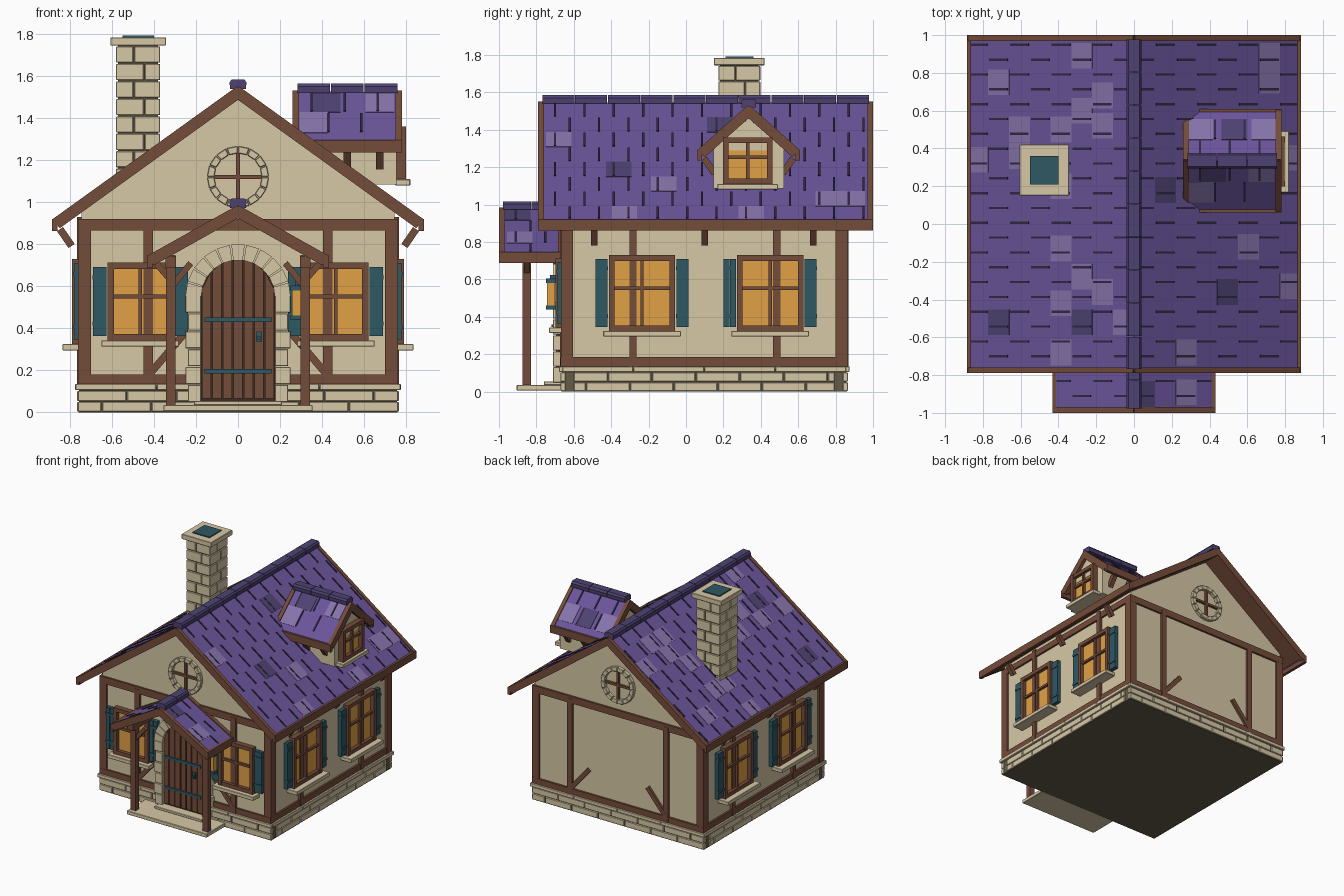
import bpy, bmesh, math
from mathutils import Matrix, Vector

if "Cube" in bpy.data.objects:
    bpy.data.objects.remove(bpy.data.objects["Cube"])

I = Matrix.Identity(4)
T = lambda x, y, z: Matrix.Translation((x, y, z))
R = lambda deg, ax: Matrix.Rotation(math.radians(deg), 4, ax)
COLOURS = {"cream": (215, 200, 166), "mortar": (100, 91, 72), "wood": (116, 76, 58),
           "dark": (62, 43, 35), "purple": (107, 85, 155), "light purple": (134, 116, 172),
           "dark purple": (78, 66, 114), "slit": (48, 39, 68), "amber": (225, 161, 70),
           "teal": (47, 88, 100)}
mats = {}
for n, c in COLOURS.items():
    mats[n] = bpy.data.materials.new(n)
    lin = [(v / 255 / 12.92 if v < 11 else ((v / 255 + 0.055) / 1.055) ** 2.4) for v in c]
    mats[n].diffuse_color = (*lin, 1)
parts = {}


def mesh_of(part, mat):
    if (part, mat) not in parts:
        parts[part, mat] = bmesh.new()
    return parts[part, mat]


def box(part, mat, x0, x1, y0, y1, z0, z1, M=I):
    S = Matrix.Diagonal((abs(x1 - x0), abs(y1 - y0), abs(z1 - z0), 1))
    C = T((x0 + x1) / 2, (y0 + y1) / 2, (z0 + z1) / 2)
    bmesh.ops.create_cube(mesh_of(part, mat), size=1, matrix=M @ C @ S)


def beam(part, mat, p, q, w, d, M=I):
    p, q = Vector(p), Vector(q)
    rot = (q - p).to_track_quat('Z', 'Y').to_matrix().to_4x4()
    h = (q - p).length / 2
    box(part, mat, -w / 2, w / 2, -d / 2, d / 2, -h, h, M @ Matrix.Translation((p + q) / 2) @ rot)


def prism(part, mat, pts, y0, y1, M=I):
    bm = mesh_of(part, mat)
    a = [bm.verts.new(M @ Vector((x, y0, z))) for x, z in pts]
    b = [bm.verts.new(M @ Vector((x, y1, z))) for x, z in pts]
    bm.faces.new(a)
    bm.faces.new(b[::-1])
    for i in range(len(pts)):
        j = (i + 1) % len(pts)
        bm.faces.new((a[j], a[i], b[i], b[j]))


def stone_ring(part, cz, r0, r1, a0, a1, n, y0, y1, M=I):
    step = math.radians(a1 - a0) / n
    for i in range(n):
        s = math.radians(a0) + i * step + 0.015
        e = s + step - 0.03
        prism(part, "cream", [(r * math.cos(a), cz + r * math.sin(a))
                              for r, a in ((r0, s), (r1, s), (r1, e), (r0, e))], y0, y1, M)


def gable_roof(name, half, apex, slope, y0, y1, M=I, tails=(), patches=(), cap_len=0.178):
    ang = math.degrees(math.atan(slope))
    L = half / math.cos(math.radians(ang))
    row_w = 0.11 / math.cos(math.radians(ang))
    pitch = 0.157
    ze = apex - slope * half
    for s in (-1, 1):
        S = M @ T(0, 0, apex) @ R(s * ang, 'Y')
        box(name + "_tiles", "purple", 0, s * L, y0 + .02, y1 - .02, -.025, 0, S)
        box(name + "_soffit", "wood", 0, s * (L - .01), y0 + .02, y1 - .02, -.044, -.026, S)
        box(name + "_fascia", "wood", s * (half - .012), s * (half + .012), y0, y1, ze - .055, ze + .004, M)
        for y in (y0, y1 - .03):
            box(name + "_bargeboards", "wood", 0, s * (L + .005), y, y + .03, -.047, .008, S)
        # slits between the tiles, staggered row by row
        for r in range(int(L / row_w + .2)):
            y = y0 + .09 + (r % 2) * pitch / 2
            while y < y1 - .04:
                box(name + "_tile_slits", "slit", s * (r * row_w + .008), s * min((r + 1) * row_w - .008, L - .015),
                    y - .006, y + .006, -.002, .005, S)
                y += pitch
        # odd-coloured tiles
        for side, r, y, mat in patches:
            if side == s:
                box(name + "_odd_tiles", mat, s * r * row_w, s * min((r + 1) * row_w, L - .013),
                    max(y - .068, y0 + .031), min(y + .068, y1 - .031), -.002, .003, S)
        for y in tails:
            beam(name + "_rafter_tails", "wood", (s * (half - .025), y, ze - .045),
                 (s * (half - .08), y, ze - .125), .035, .035, M)
    # ridge caps
    n = max(2, round((y1 - y0 - .04) / cap_len))
    d = (y1 - y0 - .04) / n
    prof = [(-.038, -.005), (.038, -.005), (.04, .025), (.03, .04), (-.03, .04), (-.04, .025)]
    for i in range(n):
        prism(name + "_ridge", "dark purple", [(x, z + apex) for x, z in prof],
              y0 + .02 + i * d + .002, y0 + .02 + (i + 1) * d - .002, M)


def window(name, M, w, h, shutters=True, sill_depth=.075):
    # local frame: faces -y, origin at the bottom centre on the wall
    a = w / 2
    box(name + "_glass", "amber", -a + .01, a - .01, -.012, .01, .01, h - .01, M)
    for s in (-1, 1):
        box(name + "_frame", "wood", s * a, s * (a - .03), -.042, .01, 0, h, M)
        if shutters:
            for k in range(2):
                x = s * (a + .006 + k * .033)
                box(name + "_shutters", "teal", x, x + s * .032, -.03, .01, .02, h - .02, M)
            for z in (.07, h - .08):
                box(name + "_shutters", "teal", s * (a + .005), s * (a + .072), -.036, 0, z, z + .02, M)
    for z in (0, h - .03):
        box(name + "_frame", "wood", -a, a, -.04, .01, z, z + .03, M)
    box(name + "_frame", "wood", -.009, .009, -.03, 0, 0, h, M)
    box(name + "_frame", "wood", -a, a, -.03, 0, h * .54, h * .54 + .018, M)
    box(name + "_sill", "cream", -a - .03, a + .03, -sill_depth, .01, -.03, 0, M)


# foundation: underside, mortar core, two brick courses and a cap
box("underside", "mortar", -.76, .76, -.665, .86, 0, .004)
box("foundation_core", "mortar", -.757, .757, -.662, .857, .004, .12)
for M, ln, corner in ((T(0, -.655, 0), 1.53, 0), (T(0, .85, 0) @ R(180, 'Z'), 1.53, 0),
                      (T(.75, .0975, 0) @ R(90, 'Z'), 1.5, .05), (T(-.75, .0975, 0) @ R(-90, 'Z'), 1.5, .05)):
    for k, (z0, z1) in enumerate(((.004, .05), (.054, .102))):
        edges = [-ln / 2 + corner] + [-ln / 2 + (i + .5 + k * .5) * .235 for i in range(6)] + [ln / 2 - corner]
        for e0, e1 in zip(edges, edges[1:]):
            box("foundation_bricks", "cream", e0 + .003, e1 - .003, -.016, .01, z0, z1, M)
    for i in range(4):
        d = (ln + .02) / 4
        box("foundation_cap", "cream", -ln / 2 - .01 + i * d + .001, -ln / 2 - .01 + (i + 1) * d - .001, -.025, .02, .106, .135, M)

# plaster body with gables
prism("walls", "cream", [(-.745, .12), (.745, .12), (.745, .955), (0, 1.488), (-.745, .955)], -.655, .85)

# timber framing
for s in (-1, 1):
    for y0, y1 in ((-.668, -.605), (.80, .865)):
        box("corner_posts", "wood", s * .70, s * .762, y0, y1, .13, .92)
    for y in (-.283, .485):
        box("side_studs", "wood", s * .74, s * .765, y - .019, y + .019, .135, .93)
    box("side_rails", "wood", s * .74, s * .76, -.62, .82, .135, .185)
    box("side_rails", "wood", s * .74, s * .76, -.62, .82, .87, .92)
    for y, o in ((-.655, -1), (.85, 1)):
        box("gable_studs", "wood", s * .405, s * .45, y, y + o * .018, .135, .9)
        beam("wall_braces", "wood", (s * .44, y + o * .004, .16), (s * .26, y + o * .004, .37), .03, .035)
for y0, y1 in ((-.67, -.645), (.84, .866)):
    box("gable_rails", "wood", -.76, .76, y0, y1, .135, .18)
    box("gable_rails", "wood", -.76, .76, y0, y1, .865, .92)

# windows on the front and both sides
for s in (-1, 1):
    window("front_window", T(s * .465, -.657, .343), .31, .37)
    for y in (-.235, .45):
        window("side_window", T(s * .747, y, .325) @ R(s * 90, 'Z'), .355, .405, True, .088)

# round gable windows
for M in (T(0, -.655, 1.12), T(0, .85, 1.12) @ R(180, 'Z')):
    stone_ring("round_window_stones", 0, .113, .147, 0, 360, 16, -.025, .01, M)
    box("round_window_bars", "wood", -.009, .009, -.018, .01, -.115, .115, M)
    box("round_window_bars", "wood", -.115, .115, -.018, .01, -.009, .009, M)

# door: backing, planks, straps, handle, stone surround
arc = [(.178 * math.cos(math.pi * i / 12), .55 + .178 * math.sin(math.pi * i / 12)) for i in range(13)]
prism("door_backing", "dark", [(-.178, .05), (.178, .05)] + arc, -.685, -.65)
for i in range(7):
    x0, x1 = -.175 + i * .05 + .004, -.175 + (i + 1) * .05 - .004
    top = lambda x: .55 + math.sqrt(max(0, .175 ** 2 - x * x))
    prism("door_planks", "wood", [(x0, .065), (x1, .065), (x1, top(x1)), (x0, top(x0))], -.695, -.66)
for z in (.43, .185):
    box("door_straps", "teal", -.16, .16, -.703, -.69, z, z + .022)
box("door_handle", "teal", .088, .112, -.704, -.69, .335, .385)
box("door_handle", "teal", .092, .108, -.72, -.70, .345, .36)
for s in (-1, 1):
    for k in range(6):
        w = .25 if k % 2 else .238
        box("door_jambs", "cream", s * .175, s * w, -.712, -.65, .05 + k * .085, .131 + k * .085)
stone_ring("door_arch", .55, .175, .25, 0, 180, 11, -.71, -.65)

# porch: step, posts, beams, braces
box("step", "cream", -.355, .355, -.905, -.66, .005, .035)
box("upper_step", "cream", -.21, .21, -.76, -.66, .035, .055)
for s in (-1, 1):
    box("porch_posts", "wood", s * .297, s * .343, -.873, -.83, .035, .75)
    box("porch_beams", "wood", s * .295, s * .345, -.91, -.655, .69, .745)
    beam("porch_braces", "wood", (s * .315, -.85, .60), (s * .225, -.85, .71), .03, .03)
    beam("porch_braces", "wood", (s * .32, -.85, .63), (s * .39, -.85, .71), .03, .03)

# lantern by the door
box("lantern_body", "amber", .257, .303, -.742, -.7, .46, .58)
box("lantern_trim", "teal", .25, .31, -.748, -.695, .58, .605)
box("lantern_trim", "teal", .25, .31, -.748, -.695, .44, .46)
box("lantern_trim", "teal", .272, .288, -.728, -.65, .605, .625)

# main roof, porch roof
lp, dp = "light purple", "dark purple"
main = [(-1, r, y, lp) for r, y in ((6, .75), (2, .89), (1, .68), (2, .6), (5, .5), (3, .5), (7, .34), (5, .36),
        (3, .2), (3, -.13), (2, -.28), (1, -.36), (0, -.52), (3, -.42), (1, .52), (3, -.68))]
main += [(-1, 6, -.52, dp), (-1, 2, -.52, dp)]
main += [(1, r, y, lp) for r, y in ((6, .89), (7, .35), (7, -.33), (2, -.68), (5, -.12), (6, .76))]
main += [(1, r, y, dp) for r, y in ((1, .18), (4, -.36))]
gable_roof("main_roof", .872, 1.545, .72, -.79, 1.0, tails=(-.49, .1, .68), patches=main)
gable_roof("porch_roof", .42, .978, .56, -1.0, -.655, patches=[(1, 2, -.89, lp), (1, 0, -.9, dp)])

# dormer, its ridge running along x
D = T(0, .335, 0) @ R(-90, 'Z')
prism("dormer_walls", "cream", [(-.188, 1.085), (.188, 1.085), (.188, 1.295), (0, 1.462), (-.188, 1.295)], .29, .755, D)
gable_roof("dormer_roof", .262, 1.525, .89, .26, .78, D, tails=(.385, .52, .675), cap_len=.155,
           patches=[(1, 0, .675, lp), (1, 1, .36, lp), (1, 0, .42, dp),
                    (-1, 1, .35, lp), (-1, 1, .69, lp), (-1, 1, .53, dp)])
DW = T(.757, .33, 1.11) @ R(90, 'Z')
window("dormer_window", DW, .265, .25, False, .063)
box("dormer_window_header", "cream", -.1, .1, -.016, -.008, .18, .22, DW)

# chimney: mortar core, staggered stone courses, cap and flue
cx, cy, hx, hy = -.475, .285, .105, .112
box("chimney_core", "mortar", cx - hx + .01, cx + hx - .01, cy - hy + .01, cy + hy - .01, 1.0, 1.75)
for k in range(9):
    o = .03 if k % 2 else -.02
    for x0, x1 in ((-hx, o - .003), (o + .003, hx)):
        for y0, y1 in ((-hy, o - .003), (o + .003, hy)):
            box("chimney_stones", "cream", cx + x0, cx + x1, cy + y0, cy + y1, 1.0 + k * .083, 1.077 + k * .083)
box("chimney_cap", "cream", cx - .132, cx + .132, cy - .135, cy + .135, 1.745, 1.785)
box("chimney_flue", "teal", cx - .075, cx + .075, cy - .075, cy + .075, 1.78, 1.793)

# turn every collected part into an object
for (part, mat), bm in parts.items():
    bmesh.ops.recalc_face_normals(bm, faces=bm.faces)
    me = bpy.data.meshes.new(part)
    bm.to_mesh(me)
    bm.free()
    me.materials.append(mats[mat])
    ob = bpy.data.objects.new(part, me)
    bpy.context.collection.objects.link(ob)
    if any(k in part for k in ("bricks", "stones", "cap", "jambs", "sill", "step")):
        b = ob.modifiers.new("soft_edges", 'BEVEL')
        b.width, b.segments = .003, 1

for m in bpy.data.materials:
    if m.users and not m.is_grease_pencil:
        m.use_nodes = True
        m.node_tree.nodes["Principled BSDF"].inputs["Base Color"].default_value = m.diffuse_color
